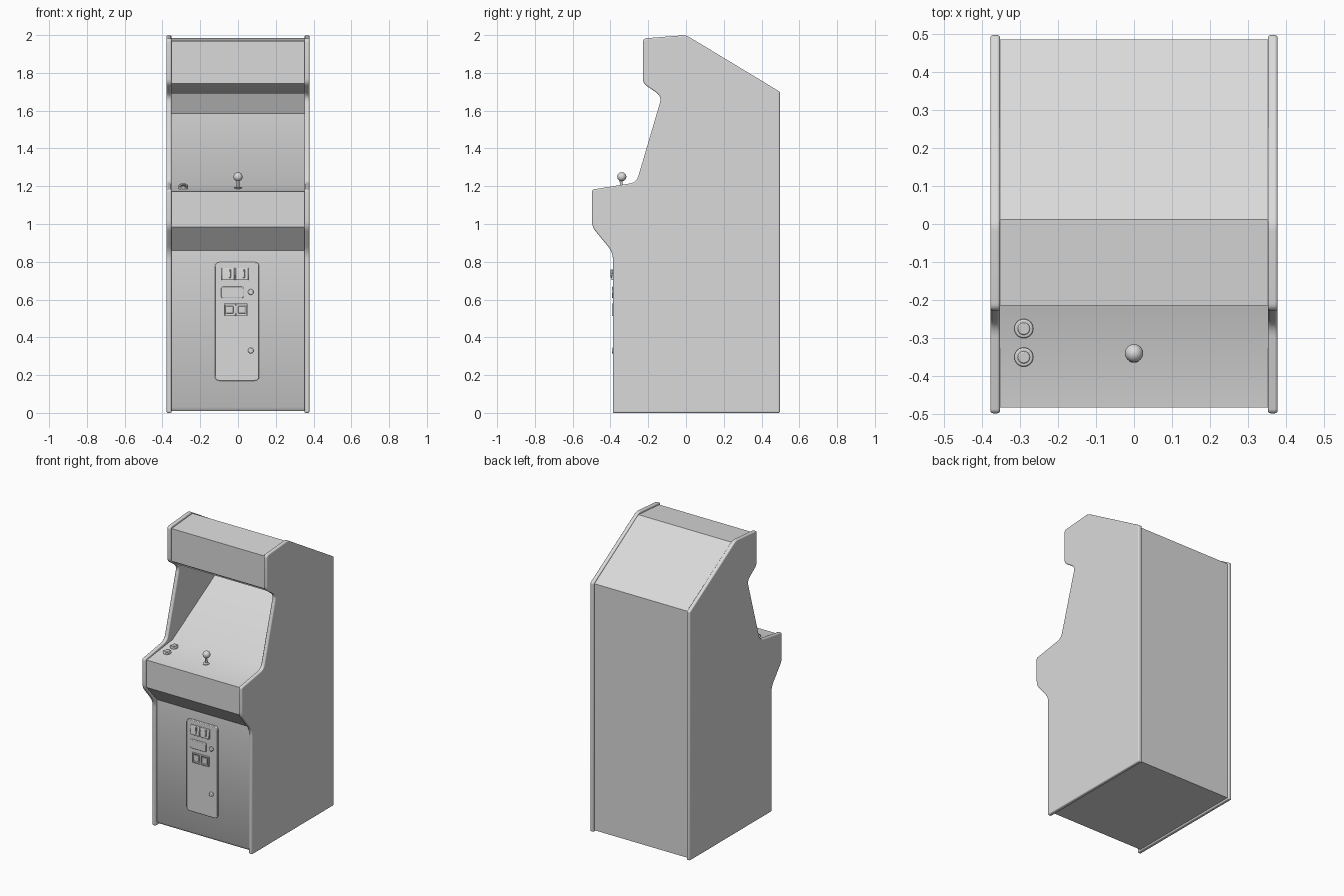
import bpy, bmesh, math
from mathutils import Vector

if "Cube" in bpy.data.objects:
    bpy.data.objects.remove(bpy.data.objects["Cube"])

grey = bpy.data.materials.new("light_grey")
grey.diffuse_color = (0.7, 0.7, 0.7, 1)
grey.use_nodes = True
grey.node_tree.nodes["Principled BSDF"].inputs["Base Color"].default_value = grey.diffuse_color


def finish(obj, bevel=0.0, segs=2):
    obj.data.materials.append(grey)
    if bevel:
        m = obj.modifiers.new("bevel", 'BEVEL')
        m.width, m.segments, m.limit_method = bevel, segs, 'ANGLE'
        m.angle_limit = math.radians(40)
    bpy.ops.object.select_all(action='DESELECT')
    obj.select_set(True)
    bpy.context.view_layer.objects.active = obj
    bpy.ops.object.shade_smooth_by_angle(angle=math.radians(35))
    return obj


def rounded(pts, steps=5):
    """Round each (u, v, radius) corner of a closed outline."""
    out = []
    for i, (u, v, r) in enumerate(pts):
        p = Vector((u, v))
        if r == 0:
            out.append(p)
            continue
        a = p + (Vector(pts[i - 1][:2]) - p).normalized() * r
        b = p + (Vector(pts[(i + 1) % len(pts)][:2]) - p).normalized() * r
        for k in range(steps + 1):
            t = k / steps
            out.append(a * (1 - t) ** 2 + p * 2 * t * (1 - t) + b * t * t)
    return out


def prism(name, pts, lo, hi, axis='X', bevel=0.0, segs=2):
    """Extrude an outline along X (outline in y,z) or Y (outline in x,z)."""
    bm = bmesh.new()
    put = (lambda p, d: (d, p[0], p[1])) if axis == 'X' else (lambda p, d: (p[0], d, p[1]))
    va = [bm.verts.new(put(p, lo)) for p in pts]
    vb = [bm.verts.new(put(p, hi)) for p in pts]
    bm.faces.new(va)
    bm.faces.new(vb[::-1])
    for i in range(len(pts)):
        j = (i + 1) % len(pts)
        bm.faces.new((va[i], vb[i], vb[j], va[j]))
    bmesh.ops.recalc_face_normals(bm, faces=bm.faces)
    me = bpy.data.meshes.new(name)
    bm.to_mesh(me)
    bm.free()
    obj = bpy.data.objects.new(name, me)
    bpy.context.collection.objects.link(obj)
    return finish(obj, bevel, segs)


def plate(name, x0, x1, z0, z1, y0, y1, r=0.0, bevel=0.002):
    pts = rounded([(x0, z0, r), (x1, z0, r), (x1, z1, r), (x0, z1, r)])
    return prism(name, pts, y0, y1, 'Y', bevel)


def cylinder(name, r, depth, loc, rot=(0, 0, 0), bevel=0.002):
    bpy.ops.mesh.primitive_cylinder_add(vertices=24, radius=r, depth=depth, location=loc, rotation=rot)
    bpy.context.object.name = name
    return finish(bpy.context.object, bevel)


def ball(name, r, loc):
    bpy.ops.mesh.primitive_uv_sphere_add(segments=24, ring_count=14, radius=r, location=loc)
    bpy.context.object.name = name
    return finish(bpy.context.object)


# Side panels with rounded edge trim
side = rounded([
    (-0.387, 0, 0), (-0.387, 0.85, 0.04), (-0.498, 0.985, 0.03), (-0.498, 1.182, 0.012),
    (-0.262, 1.22, 0.035), (-0.128, 1.675, 0.035), (-0.228, 1.745, 0.025),
    (-0.228, 1.982, 0.02), (0.0, 2.0, 0.02), (0.497, 1.70, 0.008), (0.497, 0, 0)])
for s, label in ((-1, "left"), (1, "right")):
    prism(label + "_side_panel", side, s * 0.352, s * 0.378, 'X', 0.007, 3)

# Cabinet body: front, control deck, deep sloping screen, marquee box, roof and back
body = [(-0.358, 0.01), (-0.372, 0.03), (-0.372, 0.86), (-0.483, 0.985), (-0.483, 1.172),
        (-0.205, 1.205), (0.45, 1.585), (0.40, 1.69), (-0.135, 1.69), (-0.214, 1.745),
        (-0.214, 1.968), (0.012, 1.986), (0.486, 1.695), (0.486, 0.01)]
prism("cabinet_body", body, -0.354, 0.354)

# Joystick, tilted with the control deck
tilt = (math.atan2(0.033, 0.278), 0, 0)
cylinder("joystick_washer", 0.02, 0.006, (0, -0.345, 1.191), tilt)
cylinder("joystick_shaft", 0.007, 0.05, (0, -0.343, 1.213), tilt, 0)
ball("joystick_ball", 0.024, (0, -0.340, 1.250))

# Two start buttons
for i, y in enumerate((-0.275, -0.35)):
    z = 1.172 + (y + 0.483) * 0.1187
    cylinder(f"button_ring_{i + 1}", 0.025, 0.016, (-0.29, y, z + 0.003), tilt, 0.004)
    cylinder(f"button_cap_{i + 1}", 0.016, 0.022, (-0.29, y, z + 0.006), tilt, 0.003)

# Coin door
plate("coin_door", -0.122, 0.112, 0.17, 0.798, -0.383, -0.368, 0.025, 0.004)

# Sloped coin slots with raised entry bars
for i, x in enumerate((-0.052, 0.022)):
    wedge = [(-0.380, 0.703), (-0.395, 0.703), (-0.395, 0.715), (-0.386, 0.768), (-0.380, 0.768)]
    prism(f"coin_slot_{i + 1}", wedge, x - 0.035, x + 0.033, 'X', 0.002)
    plate(f"coin_slot_bar_{i + 1}", x + 0.004, x + 0.014, 0.715, 0.76, -0.399, -0.38)

# Price plate
plate("price_plate", -0.09, 0.03, 0.607, 0.668, -0.391, -0.38, 0.012, 0.003)

# Coin return frames with flaps
for i, x in enumerate((-0.041, 0.021)):
    for part, x0, x1, z0, z1 in (("left", -.034, -.026, .512, .58), ("right", .022, .03, .512, .58),
                                 ("bottom", -.034, .03, .512, .521), ("top", -.034, .03, .571, .58)):
        plate(f"return_frame_{i + 1}_{part}", x + x0, x + x1, z0, z1, -0.392, -0.38)
    plate(f"return_flap_{i + 1}", x - 0.02, x + 0.016, 0.527, 0.565, -0.388, -0.38)

# Door locks
for i, z in enumerate((0.64, 0.33)):
    cylinder(f"door_lock_{i + 1}", 0.015, 0.014, (0.068, -0.386, z), (math.pi / 2, 0, 0), 0.004)
